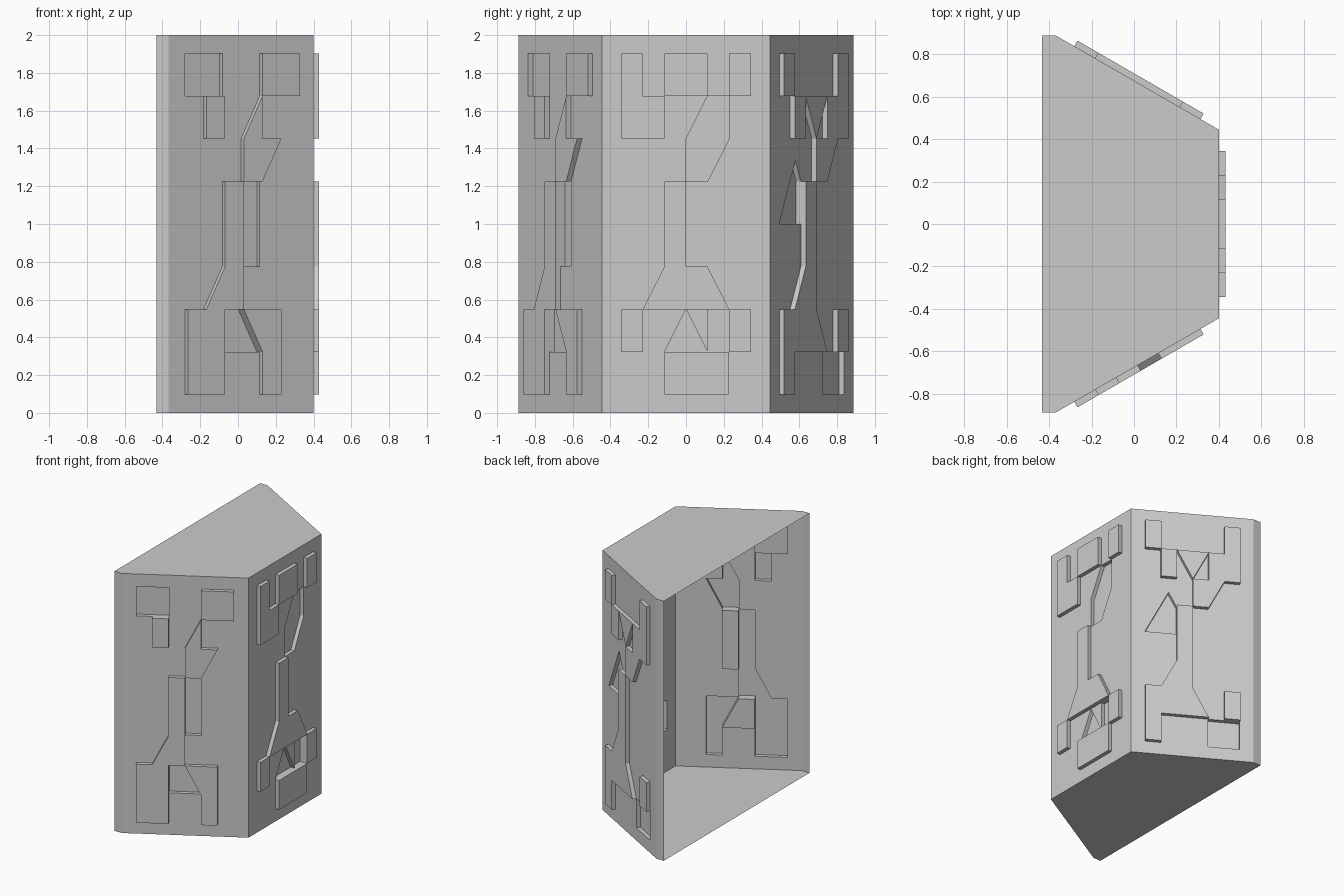
import bpy
import bmesh
from math import radians
from mathutils import Matrix, Vector
from mathutils.geometry import delaunay_2d_cdt

COL, ROW = 0.1143, 0.2257      # spacing of the relief layout grid
HALF_SIDE, HEIGHT = 0.4435, 2.0
RELIEF = 0.03
FRONT_X, REAR_X, OPEN_X = 0.4, -0.368, -0.432
WIDE_Y = 2 * HALF_SIDE

cube = bpy.data.objects.get("Cube")
if cube:
    bpy.data.objects.remove(cube, do_unlink=True)

grey = bpy.data.materials.new("plain grey")
grey.use_nodes = True
tone = (0.6, 0.6, 0.6, 1.0)
grey.diffuse_color = tone
grey.node_tree.nodes["Principled BSDF"].inputs["Base Color"].default_value = tone


def finish(name, bm):
    mesh = bpy.data.meshes.new(name)
    bm.to_mesh(mesh)
    bm.free()
    mesh.materials.append(grey)
    obj = bpy.data.objects.new(name, mesh)
    bpy.context.collection.objects.link(obj)
    return obj


def sheet(name, points):
    bm = bmesh.new()
    bm.faces.new([bm.verts.new(p) for p in points])
    return finish(name, bm)


def box(left, low, right, high):
    return [(left, low), (right, low), (right, high), (left, high)]


def to_plane(shape):
    """Grid columns and rows to flat panel coordinates, counter-clockwise."""
    flat = [Vector((c * COL, (r - 4) * ROW)) for c, r in shape]
    area = sum(p.cross(q) for p, q in zip(flat, flat[1:] + flat[:1]))
    return flat if area > 0 else flat[::-1]


def relief_panel(name, centre, angle, raised, sunken):
    """Thin wall whose shapes are pushed outward or inward as one skin."""
    half = HEIGHT / 2
    outline = [Vector(p) for p in box(-HALF_SIDE, -half, HALF_SIDE, half)]
    loops = [outline] + [to_plane(s) for s in raised + sunken]
    levels = [0] + [1] * len(raised) + [-1] * len(sunken)
    points, indices = [], []
    for loop in loops:
        indices.append(list(range(len(points), len(points) + len(loop))))
        points += loop
    pts, _, faces, _, _, origins = delaunay_2d_cdt(points, [], indices, 0, 1e-5)

    # Local x is outward, y runs along the wall, z is up
    frame = Matrix.Translation(centre) @ Matrix.Rotation(radians(angle), 4, 'Z')
    bm = bmesh.new()
    cache, sides = {}, {}

    def vert(i, level):
        if (i, level) not in cache:
            p = Vector((level * RELIEF, pts[i].x, pts[i].y))
            cache[i, level] = bm.verts.new(frame @ p)
        return cache[i, level]

    for face, origin in zip(faces, origins):
        level = sum(levels[k] for k in origin)
        bm.faces.new([vert(i, level) for i in face])
        for a, b in zip(face, face[1:] + face[:1]):
            sides[a, b] = level
    # Step walls wherever neighbouring levels differ
    for (a, b), high in sides.items():
        low = sides.get((b, a), high)
        if high > low:
            bm.faces.new([vert(b, high), vert(a, high), vert(a, low), vert(b, low)])
    bmesh.ops.dissolve_limit(bm, angle_limit=radians(1), verts=bm.verts[:], edges=bm.edges[:])
    return finish(name, bm)


slant_x, slant_y = (FRONT_X + REAR_X) / 2, 1.5 * HALF_SIDE

# Front slanted wall
relief_panel(
    "front_panel", (slant_x, -slant_y, HEIGHT / 2), -60,
    raised=[
        box(1, 7, 3, 8),
        box(-2, 6, -1, 7),
        [(1, 7), (1, 6), (2, 6), (1, 5), (0, 5), (0, 6)],
        [(-1, 5), (0, 5), (0, 2), (-2, 2), (-1, 3)],
        box(-3, 0, -1, 2),
        [(0, 2), (2, 2), (2, 0), (1, 0), (1, 1)],
    ],
    sunken=[
        box(-3, 7, -1, 8),
        box(0, 3, 1, 5),
        [(-1, 1), (1, 1), (0, 2), (-1, 2)],
    ])

# Middle wall
relief_panel(
    "left_panel", (FRONT_X, 0, HEIGHT / 2), 0,
    raised=[
        [(-3, 8), (-2, 8), (-2, 7), (-1, 7), (-1, 6), (-3, 6)],
        box(-1, 7, 1, 8),
        box(2, 7, 3, 8),
        [(-1, 5), (0, 5), (0, 3), (1, 3), (2, 2), (-2, 2), (-1, 3)],
        box(-3, 1, -2, 2),
        box(2, 1, 3, 2),
        box(-1, 0, 2, 1),
    ],
    sunken=[
        [(1, 7), (2, 7), (2, 6), (1, 5), (0, 5), (0, 6)],
        [(-1, 1), (1, 1), (0, 2)],
        box(1, 1, 2, 2),
    ])

# Back slanted wall
relief_panel(
    "back_panel", (slant_x, slant_y, HEIGHT / 2), 60,
    raised=[
        box(-3, 7, -2, 8),
        box(-2, 6, -1, 7),
        [(-1, 7), (0, 6), (1, 7)],
        [(0, 5), (1, 5), (2, 6), (3, 6), (3, 8), (2, 8), (2, 7), (1, 7), (1, 6), (0, 6)],
        [(-1, 5), (0, 5), (0, 2), (1, 1), (-2, 1), (-2, 0), (-3, 0), (-3, 2), (-2, 2), (-1, 3)],
        box(2, 1, 3, 2),
    ],
    sunken=[
        [(-3, 4), (-1.5, 5.5), (-1, 5), (-1, 4)],
        box(1, 0, 3, 1),
    ])

# Top and bottom caps; the -x side stays open
plan = [(OPEN_X, -WIDE_Y), (REAR_X, -WIDE_Y), (FRONT_X, -HALF_SIDE),
        (FRONT_X, HALF_SIDE), (REAR_X, WIDE_Y), (OPEN_X, WIDE_Y)]
sheet("top_cap", [(x, y, HEIGHT) for x, y in plan])
sheet("bottom_cap", [(x, y, 0) for x, y in reversed(plan)])

# Narrow flanges beside the opening
for name, y, near, far in (("front_flange", -WIDE_Y, OPEN_X, REAR_X),
                           ("back_flange", WIDE_Y, REAR_X, OPEN_X)):
    sheet(name, [(near, y, 0), (far, y, 0), (far, y, HEIGHT), (near, y, HEIGHT)])
